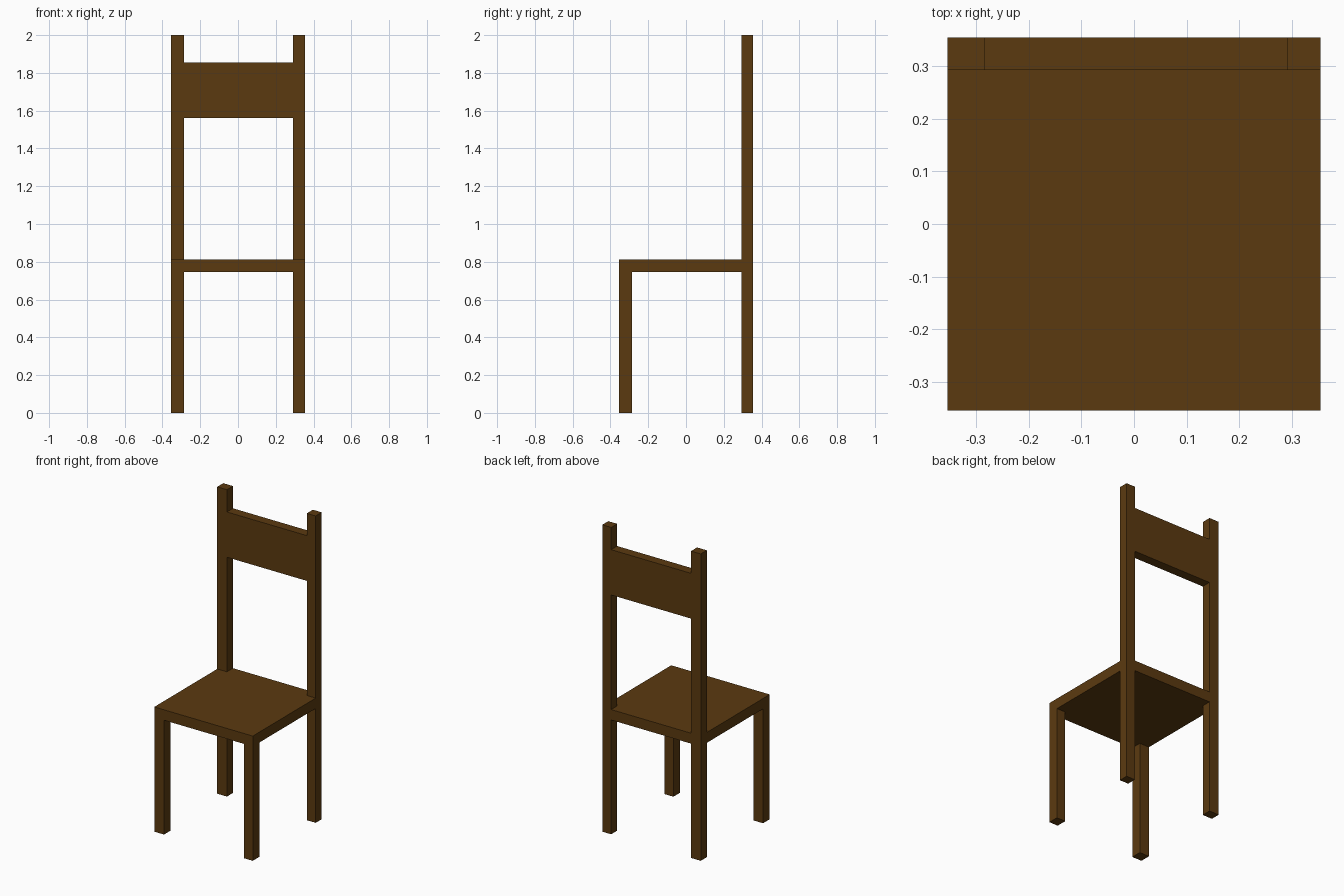
import bpy
import bmesh

cube = bpy.data.objects.get("Cube")
if cube:
    bpy.data.objects.remove(cube, do_unlink=True)

# One dark wood colour
wood = bpy.data.materials.new("dark_brown_wood")
wood.use_nodes = True
colour = (0.105, 0.042, 0.005, 1)
wood.diffuse_color = colour
bsdf = wood.node_tree.nodes["Principled BSDF"]
bsdf.inputs["Base Color"].default_value = colour
bsdf.inputs["Roughness"].default_value = 0.8

# Main dimensions
HALF = 0.355
RIGHT_IN, LEFT_IN = -0.285, 0.291      # inner faces of the legs
FRONT_IN, BACK_IN = -0.286, 0.293
SEAT_LOW, SEAT_TOP = 0.745, 0.813
SLAT_LOW, SLAT_TOP = 1.56, 1.855
HEIGHT = 2.0


def prism(name, outline, low, top):
    """Extrude a flat outline from low to top."""
    bm = bmesh.new()
    face = bm.faces.new([bm.verts.new((x, y, low)) for x, y in outline])
    grown = bmesh.ops.extrude_face_region(bm, geom=[face], use_keep_orig=True)
    verts = [v for v in grown["geom"] if isinstance(v, bmesh.types.BMVert)]
    bmesh.ops.translate(bm, verts=verts, vec=(0, 0, top - low))
    bmesh.ops.recalc_face_normals(bm, faces=bm.faces)
    mesh = bpy.data.meshes.new(name)
    bm.to_mesh(mesh)
    bm.free()
    mesh.materials.append(wood)
    obj = bpy.data.objects.new(name, mesh)
    bpy.context.collection.objects.link(obj)
    return obj


def box(name, x, y, z):
    outline = [(x[0], y[0]), (x[1], y[0]), (x[1], y[1]), (x[0], y[1])]
    return prism(name, outline, *z)


# Front legs stop under the seat, back legs rise as the back posts
for side, x in (("right", (-HALF, RIGHT_IN)), ("left", (LEFT_IN, HALF))):
    box(f"front_leg_{side}", x, (-HALF, FRONT_IN), (0, SEAT_LOW))
    box(f"back_post_{side}", x, (BACK_IN, HALF), (0, HEIGHT))

# Seat board, notched around the back posts
prism("seat", [(-HALF, -HALF), (HALF, -HALF), (HALF, BACK_IN), (LEFT_IN, BACK_IN),
               (LEFT_IN, HALF), (RIGHT_IN, HALF), (RIGHT_IN, BACK_IN),
               (-HALF, BACK_IN)], SEAT_LOW, SEAT_TOP)

# Wide back slat, flush with the posts
box("back_slat", (RIGHT_IN, LEFT_IN), (BACK_IN, HALF), (SLAT_LOW, SLAT_TOP))
